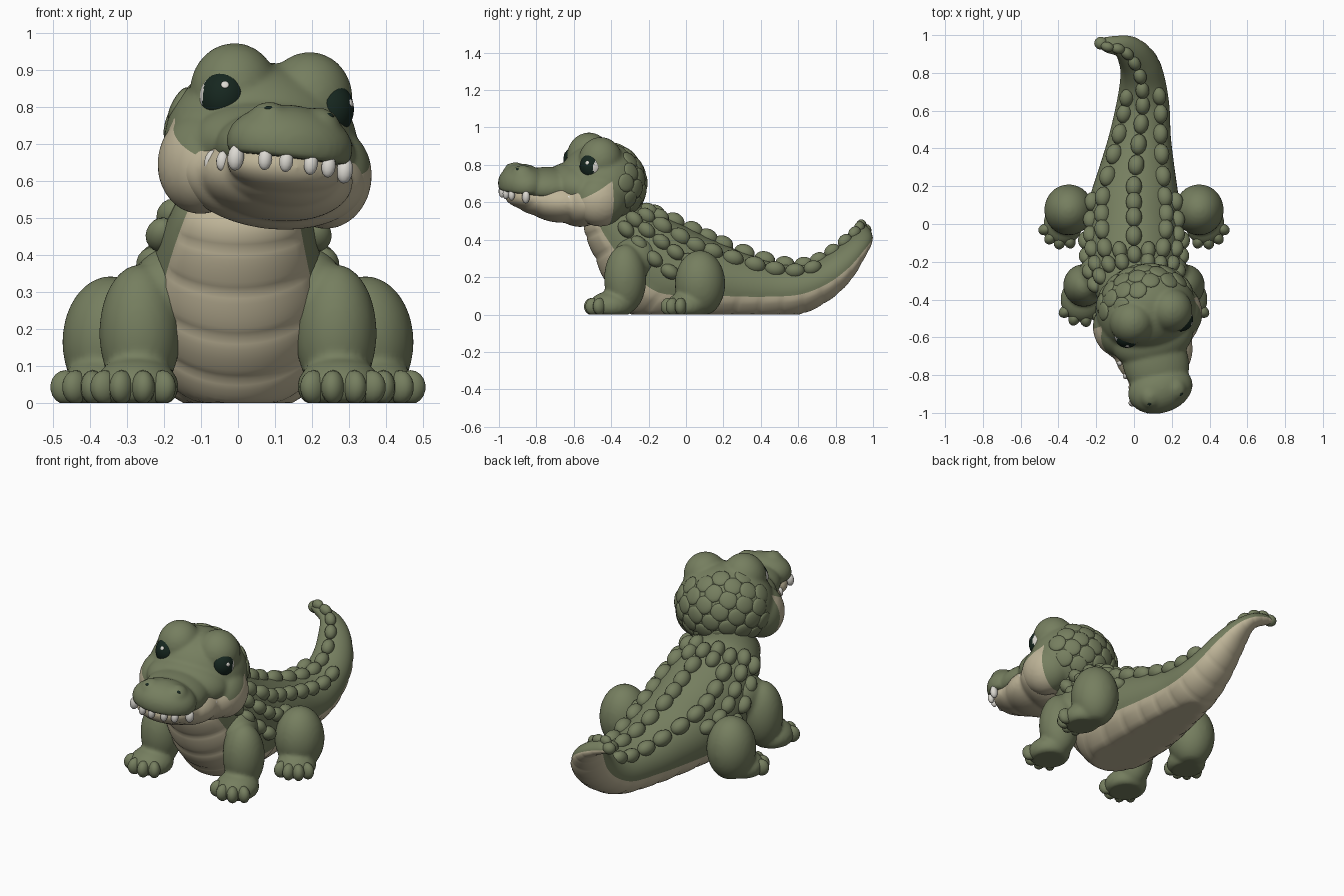
import bpy, bmesh, math
from mathutils import Matrix, Vector

if "Cube" in bpy.data.objects:
    bpy.data.objects.remove(bpy.data.objects["Cube"], do_unlink=True)


def material(name, rgb):
    m = bpy.data.materials.new(name)
    m.use_nodes = True
    m.diffuse_color = (*rgb, 1)
    m.node_tree.nodes["Principled BSDF"].inputs["Base Color"].default_value = (*rgb, 1)
    return m


GREEN = material("olive green", (0.18, 0.21, 0.115))
CREAM = material("belly cream", (0.52, 0.46, 0.315))
WHITE = material("tooth white", (0.72, 0.70, 0.65))
DARK = material("eye dark green", (0.008, 0.02, 0.014))


def make(name, bm, mats, matrix=Matrix()):
    me = bpy.data.meshes.new(name)
    bm.to_mesh(me)
    bm.free()
    for m in mats:
        me.materials.append(m)
    me.polygons.foreach_set("use_smooth", [True] * len(me.polygons))
    ob = bpy.data.objects.new(name, me)
    ob.matrix_world = matrix
    bpy.context.collection.objects.link(ob)
    return ob


def ball(bm, c, r, rot=Matrix(), floor=None, seg=20):
    mat = Matrix.Translation(c) @ rot.to_4x4() @ Matrix.Diagonal((*r, 1))
    new = bmesh.ops.create_uvsphere(bm, u_segments=seg, v_segments=seg * 2 // 3, radius=1, matrix=mat)
    if floor is not None:
        for v in new["verts"]:
            v.co.z = max(v.co.z, floor)


def fuse(ob, voxel=0.011, rounds=6):
    """Melt overlapping balls into one soft skin."""
    rm = ob.modifiers.new("melt", 'REMESH')
    rm.mode, rm.voxel_size = 'VOXEL', voxel
    sm = ob.modifiers.new("soften", 'SMOOTH')
    sm.factor, sm.iterations = 0.5, rounds
    dg = bpy.context.evaluated_depsgraph_get()
    me = bpy.data.meshes.new_from_object(ob.evaluated_get(dg))
    ob.modifiers.clear()
    ob.data = me
    me.polygons.foreach_set("use_smooth", [True] * len(me.polygons))


# Body sections: underside y z, back y z, half width, centre x, yaw
SECTIONS = [Vector(s) for s in (
    (-.48, .60, -.25, .66, .15, .03, 0), (-.54, .47, -.22, .58, .185, .01, 0),
    (-.48, .30, -.13, .53, .22, 0, 0), (-.39, .12, 0, .47, .25, 0, 0),
    (-.24, -.02, .1, .42, .255, 0, 0), (.02, -.03, .2, .375, .24, 0, 0),
    (.25, -.03, .34, .32, .20, .015, 0), (.45, -.02, .47, .28, .165, .03, 0),
    (.63, .01, .60, .265, .143, .045, 0), (.78, .09, .70, .29, .123, .045, .1),
    (.88, .19, .79, .345, .105, .03, .25), (.94, .30, .87, .41, .083, -.01, .5),
    (.965, .37, .92, .455, .06, -.06, .9), (.965, .41, .935, .48, .043, -.13, 1.2),
    (.965, .43, .95, .47, .025, -.18, 1.4))]
LAST = len(SECTIONS) - 1


def section(t):
    i = min(int(t), LAST - 1)
    f = t - i
    p0, p1, p2, p3 = (SECTIONS[min(max(i + k, 0), LAST)] for k in (-1, 0, 1, 2))
    return p1 + .5 * f * (p2 - p0 + f * (2 * p0 - 5 * p1 + 4 * p2 - p3 + f * (3 * (p1 - p2) + p3 - p0)))


def skin(t, a, grow=1):
    """Point on the body; angle a is 0 at the belly and pi on the spine."""
    by, bz, ty, tz, w, x, yaw = section(t)
    low, top = Vector((x, by, bz)), Vector((x, ty, tz))
    side = Vector((math.cos(yaw), math.sin(yaw), 0)) * w
    p = (low + top) / 2 + ((low - top) / 2 * math.cos(a) + side * math.sin(a)) * grow
    p.z = max(p.z, 0)
    return p


# Body and tail with a banded belly
bm = bmesh.new()
SIDES, STEPS = 50, 12
rings = []
for i in range(LAST * STEPS + 1):
    t = i / STEPS
    edge = math.radians(54 + min(t, 7) * 3.3)
    ring = []
    for j in range(SIDES):
        u = j / SIDES * 2 - 1
        k = abs(u)
        a = k / .4 * edge if k <= .4 else edge + (k - .4) / .6 * (math.pi - edge)
        bulge = 1 + (.035 * abs(math.sin(1.5 * math.pi * t)) ** .5 if k < .39 else 0)
        ring.append(bm.verts.new(skin(t, math.copysign(a, u), bulge)))
    rings.append(ring)
for r0, r1 in zip(rings, rings[1:]):
    for j in range(SIDES):
        k = (j + 1) % SIDES
        f = bm.faces.new((r0[j], r0[k], r1[k], r1[j]))
        f.material_index = int(abs((j + .5) / SIDES * 2 - 1) < .4)
bm.faces.new(rings[0])
bm.faces.new(rings[-1])
bmesh.ops.recalc_face_normals(bm, faces=bm.faces)
ball(bm, (-.175, .957, .452), (.036, .034, .033))
make("body_and_tail", bm, [GREEN, CREAM])

# Back scutes in rows: angle from the spine, first and last section, spacing
bm = bmesh.new()
for angle, first, last, gap in ((0, 1.7, 13.2, .82), (41, 1.6, 8.9, .78), (64, 1.5, 5, .66),
                                (86, 1.7, 4.3, .7), (20, 1.4, 2.2, .6)):
    for s in ((-1, 1) if angle else (1,)):
        t = first
        while t < last:
            a = math.pi - s * math.radians(angle)
            p = skin(t, a)
            along = (skin(t + .05, a) - skin(t - .05, a)).normalized()
            n = along.cross(skin(t, a + .05) - skin(t, a - .05)).normalized()
            mid = (skin(t, 0) + skin(t, math.pi)) / 2
            if n.dot(p - mid) < 0:
                n = -n
            rot = Matrix((along, n.cross(along), n)).transposed()
            k = min(1, .5 + section(t)[4] * 2.8) * (.9 if angle > 60 or t < 2.2 else 1)
            ball(bm, p, Vector((.058, .043, .046)) * k, rot, seg=14)
            t += gap
make("back_scutes", bm, [GREEN])

# Legs: haunch centre, haunch size, foot centre, foot size, toe angles
LEGS = {
    "front_leg": ((.265, -.325, .19), (.11, .113, .185), (.275, -.4, .045), (.115, .12, .08), (-42, -10, 22, 54)),
    "rear_leg": ((.345, .075, .165), (.13, .135, .178), (.375, .0, .045), (.105, .11, .075), (-20, 11, 42, 73))}
for name, (hc, hr, fc, fr, toes) in LEGS.items():
    for side, s in (("left", 1), ("right", -1)):
        flip = Vector((s, 1, 1))
        bm = bmesh.new()
        ball(bm, Vector(hc) * flip, hr, floor=0, seg=32)
        ball(bm, Vector(fc) * flip, fr, floor=0, seg=32)
        if name == "front_leg":
            ball(bm, Vector((.19, -.27, .3)) * flip, (.1, .12, .12), seg=32)
        fuse(make(f"{side}_{name}", bm, [GREEN]))
        bm = bmesh.new()
        for deg in toes:
            a = math.radians(deg)
            d = Vector((math.sin(a), -math.cos(a), 0))
            c = Vector((fc[0], fc[1], .043)) + d * (fr[1] - .014)
            ball(bm, c * flip, (.032, .042, .046), Matrix.Rotation(a * s, 3, 'Z'), 0, 14)
        make(f"{side}_{name}_toes", bm, [GREEN])

# Head, built facing forward and then turned and tilted
HEAD = (Matrix.Translation((.06, -.45, .68)) @ Matrix.Rotation(math.radians(17), 4, 'Z')
        @ Matrix.Rotation(math.radians(6.5), 4, 'Y'))
SKULL_C, SKULL_R = Vector((0, 0, .02)), Vector((.265, .232, .222))
BROW = Vector((.107, -.045, .155))
TIP, MID = -.05, -.03  # the snout swings a little to the right
bm = bmesh.new()
ball(bm, SKULL_C, SKULL_R, seg=40)
ball(bm, (TIP, -.43, .012), (.175, .125, .108), floor=-.025, seg=40)
ball(bm, (MID, -.28, .0), (.175, .22, .105), floor=-.04, seg=40)
ball(bm, (-.01, -.15, .01), (.225, .16, .125), floor=-.055, seg=40)
for s in (-1, 1):
    ball(bm, (s * .178, -.06, -.05), (.118, .145, .14), seg=32)
    ball(bm, BROW * Vector((s, 1, 1)), (.118, .118, .127), seg=32)
    ball(bm, (s * .07 + TIP, -.45, .066), (.06, .065, .055), seg=24)
skull = make("skull_and_snout", bm, [GREEN, CREAM], HEAD)
fuse(skull, 0.01, 6)

# Cream cheeks, cut along two clean planes
bm = bmesh.new()
bm.from_mesh(skull.data)
back, slope, peak = Vector((0, -.02, 0)), Vector((0, -.6, 1)), .075
for co, no in ((back, (0, 1, 0)), ((0, 0, peak), slope)):
    bmesh.ops.bisect_plane(bm, geom=bm.verts[:] + bm.edges[:] + bm.faces[:], plane_co=co, plane_no=no)
for f in bm.faces:
    c = f.calc_center_median()
    f.material_index = int(c.y < back.y and slope.dot(c) < peak)
bm.to_mesh(skull.data)
bm.free()

# Lower jaw
bm = bmesh.new()
ball(bm, (0, -.13, -.065), (.265, .14, .145), seg=40)
ball(bm, (-.015, -.22, -.07), (.21, .2, .12), seg=40)
ball(bm, (MID, -.3, -.06), (.168, .18, .1), seg=40)
ball(bm, (TIP, -.4, -.05), (.158, .12, .072), seg=40)
fuse(make("lower_jaw", bm, [CREAM], HEAD), 0.01, 8)

# Teeth under the upper lip: offset, forward, size
bm = bmesh.new()
for x, y, k in ((.035, -.53, .9), (.09, -.515, .9), (.155, -.455, 1.05), (.168, -.31, .8),
                (.185, -.235, 1), (.205, -.18, .8)):
    for s in (-1, 1):
        shift = TIP + (y + .45) / .27 * -TIP * .8 if y > -.45 else TIP
        ball(bm, (s * x + shift, y, -.035 + (y + .53) * -.06), Vector((.022, .02, .034)) * k, seg=12)
make("teeth", bm, [WHITE], HEAD)

# Low overlapping scales over the back of the head
bm = bmesh.new()
COUNT = 100
for i in range(COUNT):
    z = 1 - 2 * (i + .5) / COUNT
    r, a = math.sqrt(1 - z * z), i * math.pi * (3 - math.sqrt(5))
    d = Vector((r * math.cos(a), r * math.sin(a), z))
    if d.y > .2 and -.65 < z < .92:
        rot = d.to_track_quat('Z', 'Y').to_matrix()
        ball(bm, SKULL_C + d * SKULL_R * .97, (.05, .05, .016), rot, seg=14)
make("head_scales", bm, [GREEN], HEAD)

# Eyes with pale outer corners and glints, and nostrils
for side, s in (("left", 1), ("right", -1)):
    gaze = Vector((s * .58, -.81, 0)).normalized()
    outer = Vector((s * .81, .58, 0))
    c = BROW * Vector((s, 1, 1)) + gaze * .07 + Vector((0, 0, -.025))
    bm = bmesh.new()
    ball(bm, c, (.067, .077, .07), gaze.to_track_quat('Z', 'Y').to_matrix(), seg=40)
    for f in bm.faces:
        f.material_index = int((f.calc_center_median() - c).normalized().dot(outer) > .66)
    make(f"{side}_eye", bm, [DARK, WHITE], HEAD)
    bm = bmesh.new()
    g = (gaze + Vector((.3, 0, .45))).normalized()
    ball(bm, c + g * .07, (.011, .011, .004), g.to_track_quat('Z', 'Y').to_matrix(), seg=12)
    make(f"{side}_eye_glint", bm, [WHITE], HEAD)
    bm = bmesh.new()
    ball(bm, (s * .085 + TIP, -.485, .1), (.014, .01, .009), seg=12)
    make(f"{side}_nostril", bm, [DARK], HEAD)
